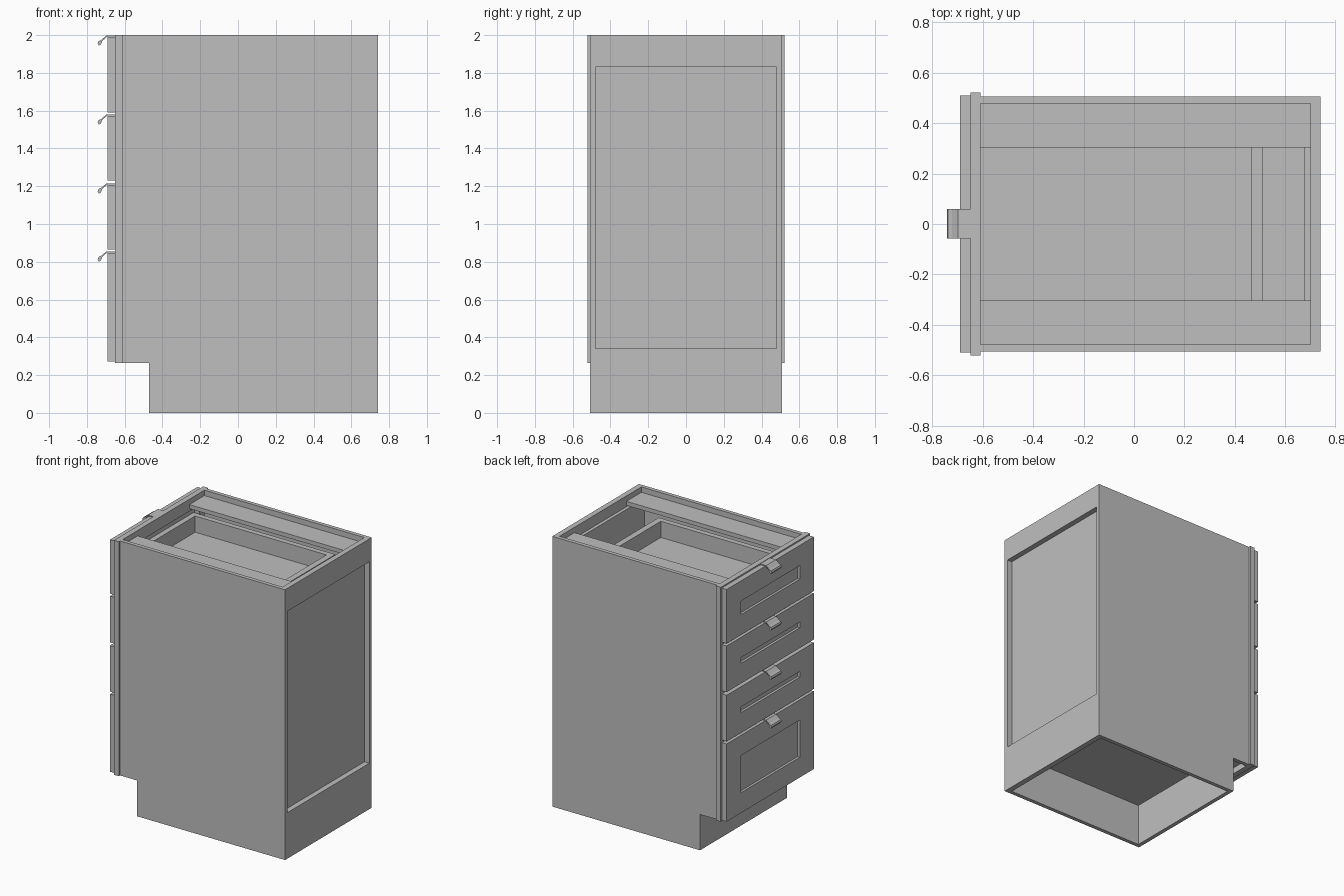
import bpy, bmesh, math

if "Cube" in bpy.data.objects:
    bpy.data.objects.remove(bpy.data.objects["Cube"])

grey = bpy.data.materials.new("light_grey")
grey.use_nodes = True
colour = (0.52, 0.52, 0.52, 1)
grey.diffuse_color = colour
grey.node_tree.nodes["Principled BSDF"].inputs["Base Color"].default_value = colour


def finish(name, bm):
    bmesh.ops.recalc_face_normals(bm, faces=bm.faces)
    mesh = bpy.data.meshes.new(name)
    bm.to_mesh(mesh)
    bm.free()
    mesh.materials.append(grey)
    obj = bpy.data.objects.new(name, mesh)
    bpy.context.collection.objects.link(obj)
    return obj


def add_box(bm, x, y, z):
    verts = bmesh.ops.create_cube(bm, size=1)["verts"]
    for v in verts:
        v.co = [(a + b) / 2 + c * (b - a) for (a, b), c in zip((x, y, z), v.co)]
    return verts


def boxes(name, *parts):
    bm = bmesh.new()
    for part in parts:
        add_box(bm, *part)
    return finish(name, bm)


def extrude_profile(name, points, y0, y1):
    """Extrude an (x, z) outline along y."""
    bm = bmesh.new()
    face = bm.faces.new([bm.verts.new((x, y0, z)) for x, z in points])
    out = bmesh.ops.extrude_face_region(bm, geom=[face])["geom"]
    for v in out:
        if isinstance(v, bmesh.types.BMVert):
            v.co.y = y1
    return finish(name, bm)


# Key dimensions
FRONT, FRAME, INNER, BACK = -0.69, -0.65, -0.61, 0.74
SIDE, WALL, KICK_X, KICK_Z = 0.507, 0.478, -0.47, 0.265
RAIL_X, FLOOR = 0.70, 0.34

# Carcass sides with toe notch, and the top stretchers along them
side_outline = [(KICK_X, 0), (BACK, 0), (BACK, 2), (INNER, 2), (INNER, KICK_Z), (KICK_X, KICK_Z)]
for s, label in ((1, "left"), (-1, "right")):
    extrude_profile(label + "_side_panel", side_outline, s * WALL, s * SIDE)
    boxes(label + "_stretcher", ((INNER, RAIL_X), sorted((s * 0.303, s * WALL)), (1.93, 1.96)))

# Back, floor and toe kick
across = (-WALL, WALL)
boxes("back_top_rail", ((RAIL_X, BACK), across, (1.83, 2)))
boxes("back_bottom_rail", ((RAIL_X, BACK), across, (0, FLOOR)))
boxes("back_panel", ((0.675, RAIL_X), across, (0.31, 1.92)))
boxes("cabinet_floor", ((INNER, 0.675), across, (0.31, FLOOR)))
boxes("toe_kick", ((KICK_X, KICK_X + 0.03), across, (0, 0.31)))

# Face frame: two stiles and the rails between drawers
opening, edge, depth = 0.42, 0.522, (FRAME, INNER)
rails = [(KICK_Z, FLOOR), (0.82, 0.90), (1.18, 1.26), (1.545, 1.625), (1.91, 2)]
boxes("face_frame",
      (depth, (opening, edge), (KICK_Z, 2)),
      (depth, (-edge, -opening), (KICK_Z, 2)),
      *[(depth, (-opening, opening), z) for z in rails])


def drawer_front(name, z0, z1):
    """Slab with a recessed centre panel."""
    bm = bmesh.new()
    add_box(bm, (FRONT, FRAME), (-0.51, 0.51), (z0, z1))
    bm.normal_update()
    face = min(bm.faces, key=lambda f: f.calc_center_median().x)
    bmesh.ops.inset_individual(bm, faces=[face], thickness=0.02)
    for v in face.verts:
        v.co.y = math.copysign(0.345, v.co.y)
        v.co.z = z0 + 0.15 if v.co.z < (z0 + z1) / 2 else z1 - 0.15
    bmesh.ops.inset_individual(bm, faces=[face], thickness=0)
    for v in face.verts:
        v.co.x += 0.018
    finish(name, bm)


def drawer_box(name, z0, z1):
    """Open tray behind a drawer front."""
    x0, x1, w, t = FRAME, 0.51, 0.41, 0.04
    boxes(name,
          ((x0, x1), (w - t, w), (z0, z1)),
          ((x0, x1), (-w, t - w), (z0, z1)),
          ((x0, INNER), (t - w, w - t), (z0, z1)),
          ((x1 - 0.045, x1), (t - w, w - t), (z0, z1)),
          ((INNER, x1 - 0.045), (t - w, w - t), (z0 + 0.02, z0 + 0.04)))


def tab_pull(name, top):
    """Thin plate over the drawer edge, sloping down to a rounded lip."""
    t = 0.007
    outline = [(FRAME, top), (FRAME, top + t), (-0.698, top + t), (-0.722, top - 0.014),
               (-0.738, top - 0.022), (-0.743, top - 0.034), (-0.738, top - 0.045),
               (-0.729, top - 0.043), (-0.721, top - 0.03), (-0.719, top - 0.022),
               (-0.695, top)]
    extrude_profile(name, outline, -0.057, 0.06)


# Four drawers, bottom to top
spans = [(0.272, 0.847), (0.865, 1.207), (1.23, 1.572), (1.59, 1.99)]
for label, (z0, z1) in zip(("bottom", "lower", "upper", "top"), spans):
    drawer_front(label + "_drawer_front", z0, z1)
    drawer_box(label + "_drawer_box", z0 + 0.10, z1 - 0.14)
    tab_pull(label + "_drawer_pull", z1)
